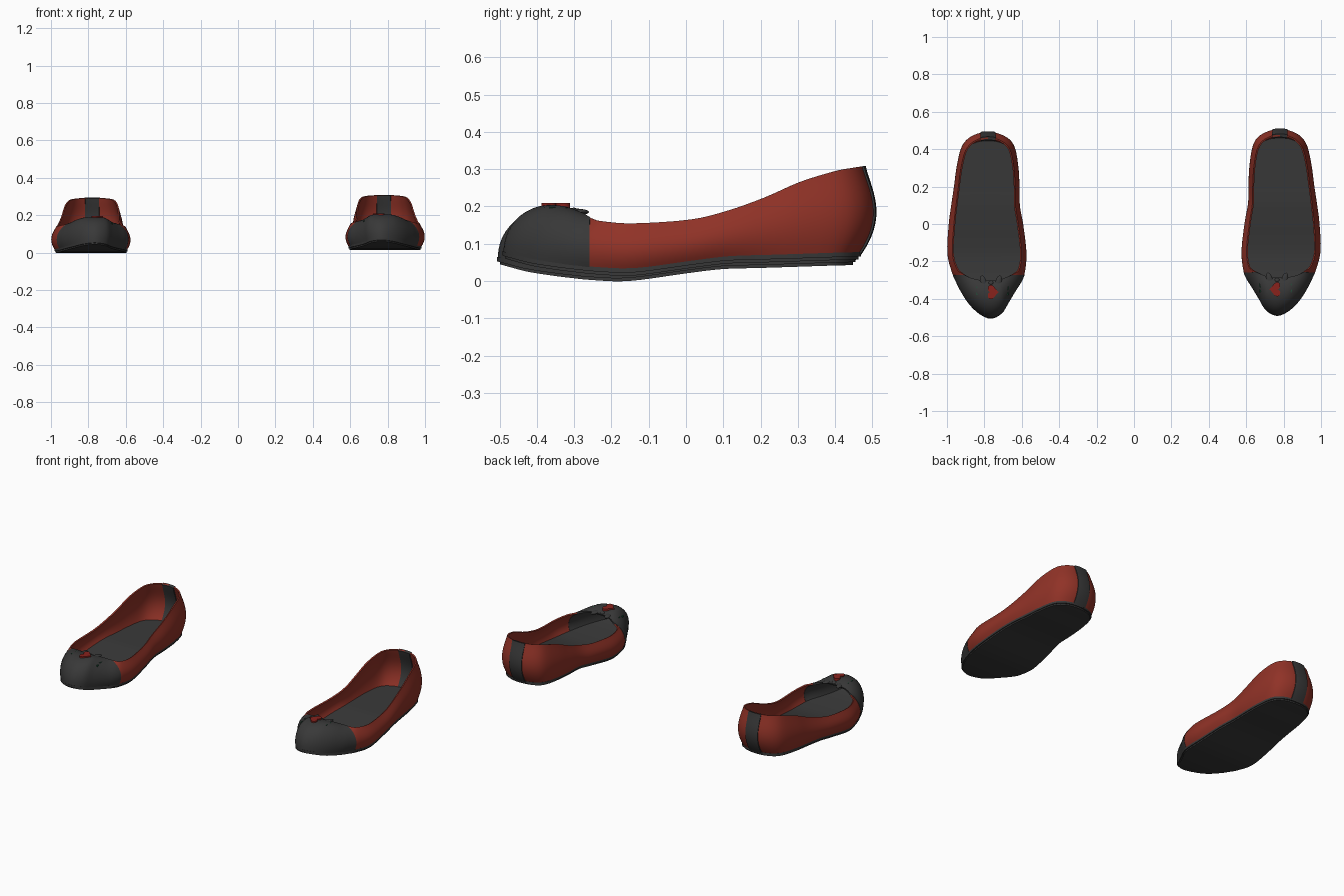
import bpy, bmesh, math
from mathutils import Vector, Matrix
from mathutils.bvhtree import BVHTree

cube = bpy.data.objects.get("Cube")
if cube:
    bpy.data.objects.remove(cube, do_unlink=True)


def material(name, r, g, b):
    m = bpy.data.materials.new(name)
    m.use_nodes = True
    m.diffuse_color = (r, g, b, 1)
    bsdf = m.node_tree.nodes["Principled BSDF"]
    bsdf.inputs["Base Color"].default_value = (r, g, b, 1)
    bsdf.inputs["Roughness"].default_value = 0.7
    return m


CHARCOAL = material("charcoal", 0.04, 0.04, 0.04)
RED = material("brick red", 0.28, 0.032, 0.02)
HEART = material("heart red", 0.25, 0.016, 0.012)
GREEN = material("leaf green", 0.012, 0.1, 0.045)

# Stations from toe to heel: y, outer x, inner x, rim y, rim x factor, rim z, sole z
STATIONS = [
    (-.495, -.02, -.02, -.300, 1.0, .166, .045),
    (-.47, .045, -.08, -.298, .70, .166, .038),
    (-.42, .10, -.113, -.290, .72, .163, .025),
    (-.35, .145, -.155, -.275, .74, .155, .014),
    (-.30, .168, -.185, -.258, .80, .148, .008),
    (-.25, .188, -.20, -.233, .85, .143, .003),
    (-.15, .21, -.207, -.15, .87, .138, 0),
    (0, .203, -.19, 0, .86, .148, .02),
    (.1, .19, -.172, .1, .86, .172, .032),
    (.2, .175, -.17, .2, .86, .208, .035),
    (.3, .162, -.165, .295, .85, .250, .038),
    (.4, .14, -.149, .385, .83, .278, .041),
    (.45, .108, -.12, .43, .80, .287, .042),
    (.48, .055, -.065, .455, .78, .291, .043),
    (.488, -.005, -.005, .462, 1.0, .292, .043),
]
STEPS = 4


def perimeter():
    """Smooth closed loop of (x, y, rim x, rim y, rim z, sole z)."""
    def key(s, x):
        return (x, s[0], x * s[4], s[3], s[5], s[6])
    keys = [key(s, s[1]) for s in STATIONS]
    keys += [key(s, s[2]) for s in reversed(STATIONS[1:-1])]
    n, loop = len(keys), []
    for i in range(n):
        a, b, c, d = (keys[(i + k) % n] for k in (-1, 0, 1, 2))
        for j in range(STEPS):
            t = j / STEPS
            loop.append([q + t / 2 * (r - p + t * (2*p - 5*q + 4*r - s + t * (3*(q - r) + s - p)))
                         for p, q, r, s in zip(a, b, c, d)])
    return loop


LOOP = perimeter()
N = len(LOOP)
SOLE = 0.018


def base_point(p):
    x, y = p[0], p[1]
    taper = 0.075 * (y / 0.49) ** 2 if y > 0 else 0
    return Vector((x * 0.91, y * (1 - taper), p[5] + SOLE))


def wall_curve(p, rows=14):
    """Bulging curve from the sole edge up to the rim of the opening."""
    low, rim = base_point(p), Vector(p[2:5])
    out = Vector((p[0], p[1], 0))
    h = rim.z - low.z
    cap = min(1, (out.xy - rim.xy).length / 0.17)
    cap = max(0, cap - 0.15) / 0.85
    c1 = 2 * out - low
    c1.z = low.z + h * 0.45 + 0.04 * cap
    c2 = out.lerp(rim, 0.45)
    c2.z = low.z + h * 0.72 + 0.08 * cap
    for k in range(rows + 1):
        t = k / rows
        u = 1 - t
        yield low * u**3 + c1 * 3*u*u*t + c2 * 3*u*t*t + rim * t**3


def shell(cuts=()):
    """Upper surface, trimmed by (point, normal) planes; the normal side goes."""
    bm = bmesh.new()
    cols = [[bm.verts.new(v) for v in wall_curve(p)] for p in LOOP]
    for i in range(N):
        a, b = cols[i], cols[(i + 1) % N]
        for k in range(len(a) - 1):
            bm.faces.new((a[k], b[k], b[k + 1], a[k + 1]))
    for co, no in cuts:
        bmesh.ops.bisect_plane(bm, geom=bm.verts[:] + bm.edges[:] + bm.faces[:],
                               plane_co=co, plane_no=no, clear_outer=True)
    return bm


def slab(scale, z0, z1):
    """Foot-shaped layer following the curve of the sole."""
    bm = bmesh.new()
    rings = []
    for z in (z0, z1):
        ring = []
        for p in LOOP:
            v = base_point(p)
            ring.append(bm.verts.new((v.x * scale, v.y * (1 + (scale - 1) * 0.5), p[5] + z)))
        rings.append(ring)
    for i in range(N):
        j = (i + 1) % N
        bm.faces.new((rings[0][i], rings[0][j], rings[1][j], rings[1][i]))
    for r in rings:
        for i in range(N // 2):
            face = [r[i], r[i + 1], r[N - i - 1], r[-i]]
            bm.faces.new(list(dict.fromkeys(face)))
    return bm


def plate(outline, height, matrix, top=1.0):
    """Flat outline raised into a thin plate with an optional smaller top."""
    bm = bmesh.new()
    lo = [bm.verts.new((x, y, -height)) for x, y in outline]
    mid = [bm.verts.new((x, y, height * 0.5)) for x, y in outline]
    hi = [bm.verts.new((x * top, y * top, height)) for x, y in outline]
    n = len(outline)
    for a, b in ((lo, mid), (mid, hi)):
        for i in range(n):
            bm.faces.new((a[i], a[(i + 1) % n], b[(i + 1) % n], b[i]))
    bm.faces.new(lo[::-1])
    bm.faces.new(hi)
    bm.transform(matrix)
    return bm


def ball(size, matrix):
    bm = bmesh.new()
    bmesh.ops.create_uvsphere(bm, u_segments=16, v_segments=8, radius=1)
    bm.transform(matrix @ Matrix.Diagonal((*size, 1)))
    return bm


surface = shell()
TREE = BVHTree.FromBMesh(surface)
surface.free()


def on_cap(x, y, turn=0, lift=0):
    """Frame lying on the toe cap at (x, y)."""
    hit, normal, _, _ = TREE.ray_cast(Vector((x, y, 1)), Vector((0, 0, -1)))
    if normal.z < 0:
        normal = -normal
    tilt = Vector((0, 0, 1)).rotation_difference(normal).to_matrix().to_4x4()
    return Matrix.Translation(hit + normal * lift) @ tilt @ Matrix.Rotation(turn, 4, "Z")


def add(name, bm, mat, side, thick=0):
    """Finish a part and place it on the left (+1) or right (-1) shoe."""
    label = "left" if side > 0 else "right"
    place = Vector((0.785 * side, 0.011 if side > 0 else -0.004, 0.015 if side > 0 else 0))
    bm.transform(Matrix.Translation(place) @ Matrix.Diagonal((side, 1, 1, 1)))
    bmesh.ops.recalc_face_normals(bm, faces=bm.faces)
    me = bpy.data.meshes.new(f"{label}_{name}")
    bm.to_mesh(me)
    bm.free()
    me.materials.append(mat)
    ob = bpy.data.objects.new(me.name, me)
    bpy.context.collection.objects.link(ob)
    bpy.ops.object.select_all(action="DESELECT")
    ob.select_set(True)
    bpy.context.view_layer.objects.active = ob
    if thick:
        mod = ob.modifiers.new("thickness", "SOLIDIFY")
        mod.thickness, mod.offset = thick, 0
        bpy.ops.object.modifier_apply(modifier=mod.name)
    bpy.ops.object.shade_smooth_by_angle(angle=math.radians(40))


SEAM = (0, -0.268, 0)
heart = []
for i in range(28):
    a = 2 * math.pi * i / 28
    heart.append((0.0024 * 16 * math.sin(a)**3, 0.0021 * (
        13 * math.cos(a) - 5 * math.cos(2*a) - 2 * math.cos(3*a) - math.cos(4*a))))
leaf = [(-.016, 0), (-.005, .007), (.006, .006), (.016, 0), (.006, -.006), (-.005, -.007)]

for side in (1, -1):
    # Sole layers and footbed
    add("outsole", slab(1.0, 0, 0.009), CHARCOAL, side)
    add("welt", slab(1.03, 0.008, SOLE + 0.002), CHARCOAL, side)
    add("insole", slab(0.99, SOLE, SOLE + 0.012), CHARCOAL, side)
    # Upper, toe cap and heel strip share one surface
    add("upper", shell([(SEAM, (0, -1, 0))]), RED, side, 0.008)
    add("toe_cap", shell([(SEAM, (0, 1, 0))]), CHARCOAL, side, 0.011)
    strip = shell([((0.034, 0, 0), (1, 0, 0)), ((-0.044, 0, 0), (-1, 0, 0)),
                   ((0, 0.3, 0), (0, -1, 0))])
    add("heel_strip", strip, CHARCOAL, side, 0.018)
    # Small bow at the throat
    for k, part in ((1, "outer"), (-1, "inner")):
        frame = on_cap(-0.02 + 0.04 * k, -0.308, 0.25 * k, 0.004)
        add(f"bow_loop_{part}", ball((0.038, 0.017, 0.009), frame), CHARCOAL, side)
    add("bow_knot", ball((0.013, 0.015, 0.011), on_cap(-0.02, -0.312, 0, 0.006)), CHARCOAL, side)
    # Heart with a pair of leaves on each flank
    add("heart", plate(heart, 0.012, on_cap(-0.028, -0.36, 0, 0.004), 0.75), HEART, side)
    for k, part in ((1, "outer"), (-1, "inner")):
        for d, which in ((1, "back"), (-1, "front")):
            frame = on_cap(-0.028 + 0.078 * k, -0.353 + 0.01 * d, 0.5 * d * k, 0.005)
            add(f"leaf_{part}_{which}", plate(leaf, 0.004, frame), GREEN, side)
